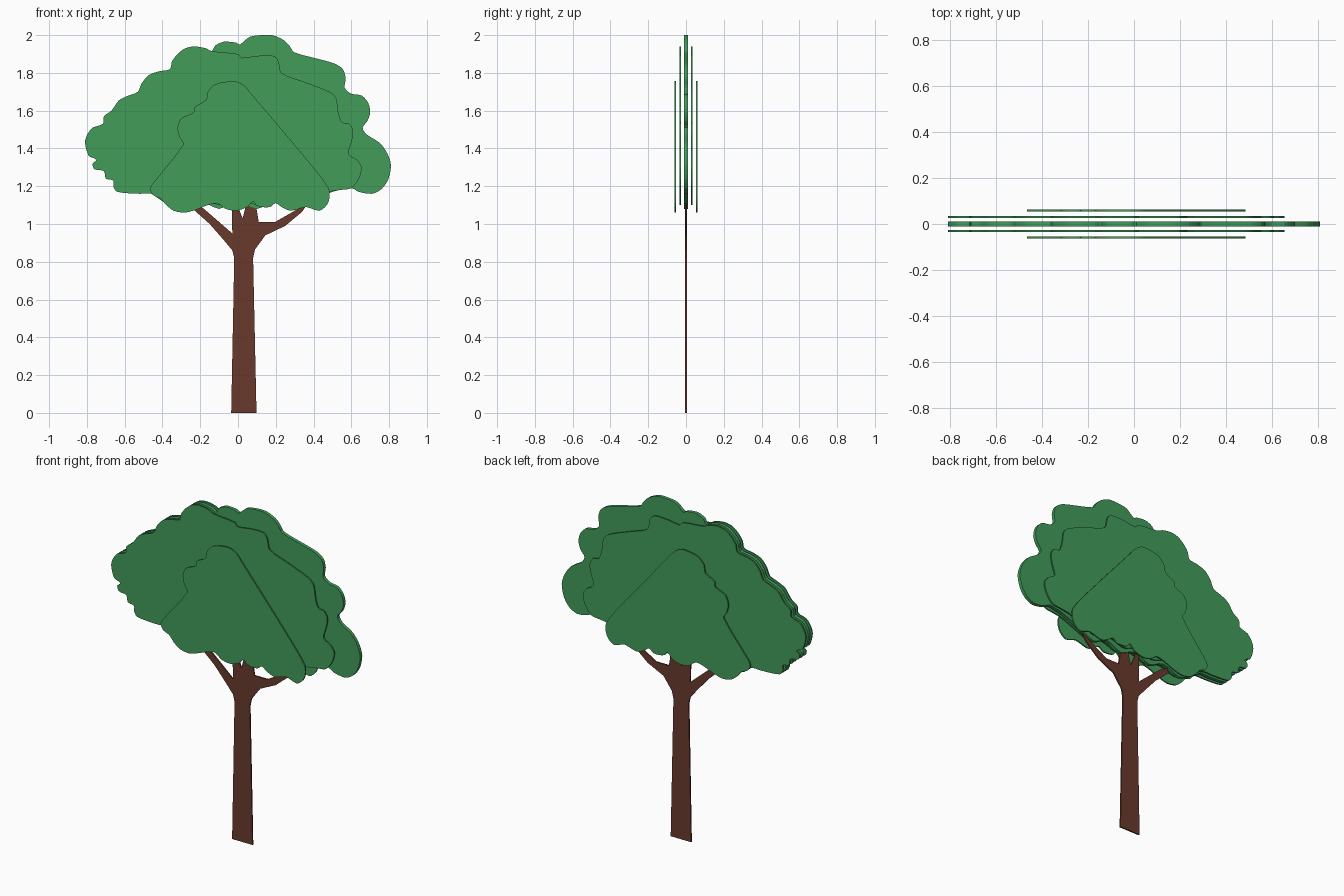
import bpy, bmesh
from mathutils import Vector

if "Cube" in bpy.data.objects:
    bpy.data.objects.remove(bpy.data.objects["Cube"])

# All outlines are (x, z) in hundredths of a unit, clockwise seen from the front.

# Left edge shared by the core and the middle leaf layers
left_edge = [(-46, 116), (-52, 116), (-64, 117), (-66, 120), (-66, 123), (-70, 124),
             (-71, 128), (-76, 129), (-77, 132), (-75, 134), (-79, 136), (-81, 143),
             (-80, 147), (-77, 151), (-71.5, 153), (-71, 157), (-67, 160), (-63, 165.5),
             (-58, 168), (-53, 170), (-51, 174.5), (-47, 179), (-41, 181), (-36, 182),
             (-35, 186), (-32, 190), (-28, 193), (-23, 194), (-17, 193), (-14, 191.5)]

# Right edge of the core layer
core_right = [(-12, 194.5), (-7.5, 196.5), (-1, 196), (1, 195), (6, 199), (12, 200),
              (18, 200), (24, 197.5), (27.5, 194), (29.5, 191), (42, 187.5), (51, 185),
              (55.5, 182), (57, 177), (56.5, 172), (60, 169), (65.5, 168), (69, 164),
              (70, 159), (68.5, 154.5), (66, 151), (68, 147.5), (75, 143), (79, 137.5),
              (81, 131), (79.5, 123.5), (76, 118.5), (71, 116), (64, 117), (60, 119),
              (50, 117)]

# Right edge of the middle layers
middle_right = [(0, 190), (2, 188), (10, 189), (19, 189), (21.5, 186), (23, 180),
                (33, 176), (48.5, 170), (52, 166.5), (53, 160), (55, 154), (59, 153),
                (61, 149), (60, 143), (58.5, 137), (63, 134), (65.5, 130), (64, 124),
                (60, 119), (54, 118), (48, 117)]

# Small outer layers
outer_edge = [(-5, 175.5), (-1, 175.5), (3, 173.5), (7, 169), (39.5, 130.5), (48, 119),
              (48.5, 114), (47, 110), (43, 107), (36, 109), (28, 107), (23, 109), (20, 111),
              (17, 109), (12.5, 109), (9.5, 110), (8, 112), (5, 109), (-1, 107), (-6.5, 108),
              (-11, 111), (-16, 110), (-21, 108), (-28, 106), (-34, 107), (-38, 110),
              (-41, 113.5), (-44.5, 115), (-46.5, 118), (-45.5, 121), (-29, 142), (-31, 146),
              (-32, 151), (-30, 156), (-23.5, 159), (-23, 162), (-17, 165.5), (-16, 170),
              (-12, 174)]

# Trunk with four branches
trunk_edge = [(-3.6, 0), (-2, 82), (-3, 86), (-8, 92), (-15, 100), (-24, 108), (-23, 111),
              (-18, 108), (-3, 95), (-3.3, 108), (-3.5, 118), (-1.5, 118), (0, 109),
              (2.5, 103), (4, 109), (5, 118), (8, 118), (9.5, 110), (11, 101), (19.5, 101),
              (30, 107), (37, 111), (34, 106.5), (25, 99), (14.5, 94), (9, 86.5), (8, 82),
              (9.8, 0)]


def scalloped_bottom(low, high):
    """Wavy underside running right to left."""
    return [(x, low if i % 2 else high) for i, x in enumerate((38, 29, 20, 10, 0, -10, -20, -31, -40))]


def smooth_loop(points, steps=3):
    """Closed curve through the points, eased on the rounded lobes."""
    p = [Vector(q) for q in points]
    n = len(p)
    tangent = [(p[(i + 1) % n] - p[i - 1]).normalized() for i in range(n)]
    out = []
    for i in range(n):
        a, b = p[i], p[(i + 1) % n]
        size = (b - a).length * 0.8
        ta, tb = tangent[i] * size, tangent[(i + 1) % n] * size
        for s in range(steps):
            t = s / steps
            out.append(a * (2*t**3 - 3*t**2 + 1) + ta * (t**3 - 2*t**2 + t)
                       + b * (3*t**2 - 2*t**3) + tb * (t**3 - t**2))
    return out


def sheet(name, outline, y, thickness, material):
    """Flat cut-out standing in the xz plane, centred on y."""
    bm = bmesh.new()
    face = bm.faces.new([bm.verts.new((q[0] / 100, y - thickness / 2, q[1] / 100)) for q in outline])
    new = bmesh.ops.extrude_face_region(bm, geom=[face], use_keep_orig=True)
    bmesh.ops.translate(bm, vec=(0, thickness, 0),
                        verts=[g for g in new["geom"] if isinstance(g, bmesh.types.BMVert)])
    bmesh.ops.recalc_face_normals(bm, faces=bm.faces)
    bmesh.ops.triangulate(bm, faces=[f for f in bm.faces if len(f.verts) > 4])
    mesh = bpy.data.meshes.new(name)
    bm.to_mesh(mesh)
    bm.free()
    mesh.materials.append(material)
    obj = bpy.data.objects.new(name, mesh)
    bpy.context.collection.objects.link(obj)
    return obj


def flat_colour(name, rgb):
    mat = bpy.data.materials.new(name)
    mat.diffuse_color = (*rgb, 1)
    mat.use_nodes = True
    mat.node_tree.nodes["Principled BSDF"].inputs["Base Color"].default_value = mat.diffuse_color
    return mat


leaf = flat_colour("leaf green", (0.054, 0.333, 0.102))
bark = flat_colour("bark brown", (0.138, 0.042, 0.025))

# Trunk and leaf core
sheet("trunk", trunk_edge, 0, 0.008, bark)
sheet("leaf_core", smooth_loop(left_edge + core_right + scalloped_bottom(108, 112)), 0, 0.02, leaf)

# Matching leaf layers in front and behind
middle = smooth_loop(left_edge + middle_right + scalloped_bottom(110, 113))
outer = smooth_loop(outer_edge)
for side, label in ((-1, "front"), (1, "back")):
    sheet("leaf_middle_" + label, middle, side * 0.03, 0.008, leaf)
    sheet("leaf_outer_" + label, outer, side * 0.058, 0.008, leaf)
